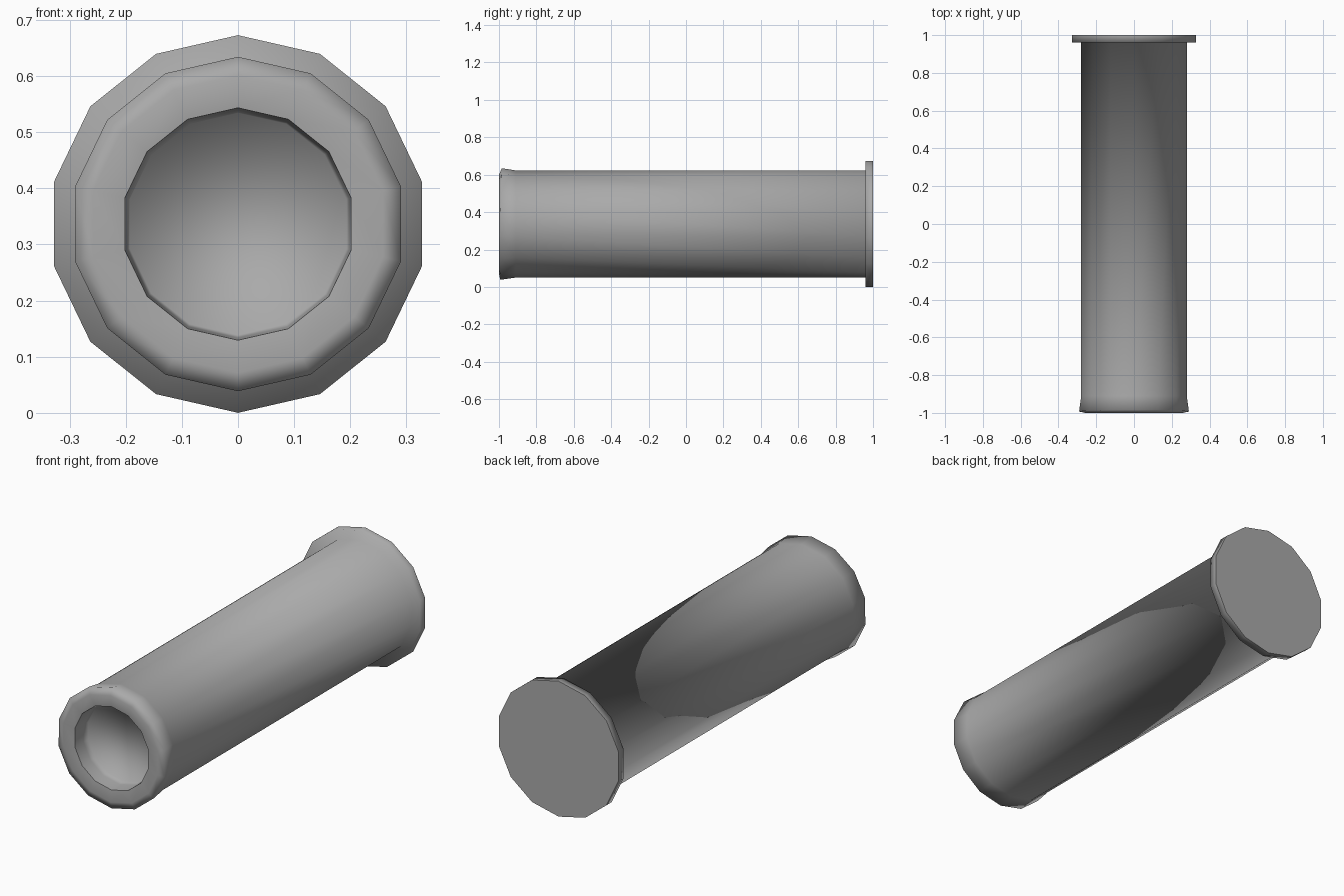
import bpy, bmesh, math

if "Cube" in bpy.data.objects:
    bpy.data.objects.remove(bpy.data.objects["Cube"])

N, R = 14, 0.3365          # sides, flange radius (also axis height)


def lathe(name, profile, colour):
    """Revolve (radius, y, top_shift) points round the y axis; cap both ends."""
    bm = bmesh.new()
    rings = []
    for r, y, shift in profile:
        ring = []
        for i in range(N):
            a = 2 * math.pi * i / N
            dy = shift * max(0.0, math.cos(a))
            ring.append(bm.verts.new((r * math.sin(a), y + dy, R + r * math.cos(a))))
        rings.append(ring)
    for a, b in zip(rings, rings[1:]):
        for i in range(N):
            j = (i + 1) % N
            bm.faces.new((a[i], a[j], b[j], b[i]))
    bm.faces.new(rings[0])
    bm.faces.new(rings[-1])
    bmesh.ops.recalc_face_normals(bm, faces=bm.faces)
    for f in bm.faces:
        f.smooth = True
    # Only the bore mouth and the flat rear cap stay crisp
    for ring in (rings[2], rings[-1]):
        for i in range(N):
            bm.edges.get((ring[i], ring[(i + 1) % N])).smooth = False
    me = bpy.data.meshes.new(name)
    bm.to_mesh(me)
    bm.free()
    mat = bpy.data.materials.new(name + "_grey")
    mat.diffuse_color = colour
    mat.use_nodes = True
    mat.node_tree.nodes["Principled BSDF"].inputs["Base Color"].default_value = mat.diffuse_color
    me.materials.append(mat)
    ob = bpy.data.objects.new(name, me)
    bpy.context.collection.objects.link(ob)
    return ob


# Casing: recessed floor, recess wall, rolled lip, flared mouth, barrel, rear flange
lathe("hollow_casing", [
    (0.198, -0.90, 0), (0.203, -0.93, 0), (0.207, -0.993, 0),
    (0.265, -1.0, 0), (0.298, -0.993, 0.009), (0.2865, -0.91, 0),
    (0.2865, 0.96, 0), (R, 0.96, 0), (R, 1.0, 0),
], (0.4, 0.4, 0.4, 1))
